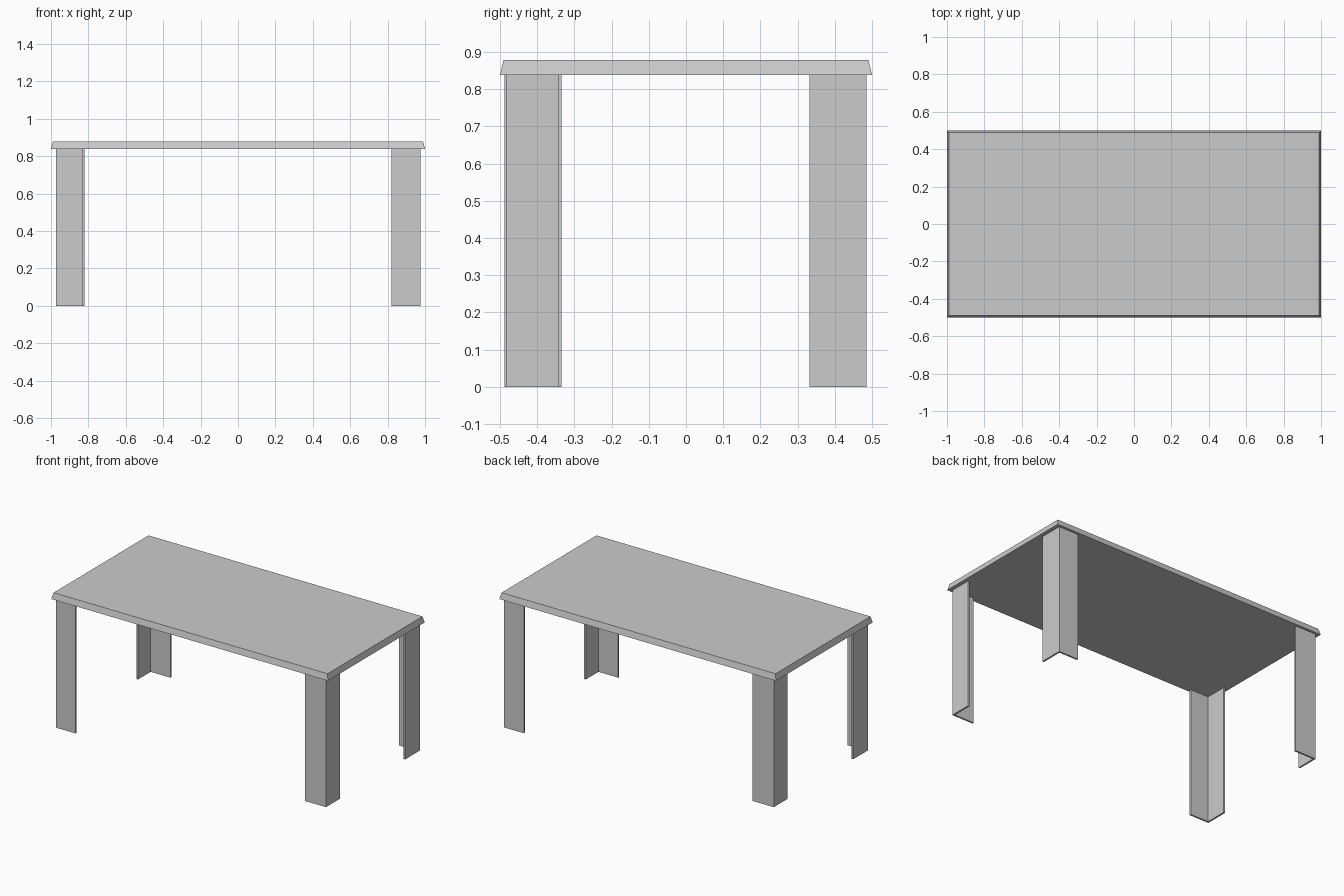
import bpy, bmesh
from math import pi, cos, sin

if "Cube" in bpy.data.objects:
    bpy.data.objects.remove(bpy.data.objects["Cube"])

LEG_HEIGHT, TOP_HEIGHT = 0.838, 0.878


def make_object(name, bm):
    bmesh.ops.recalc_face_normals(bm, faces=bm.faces)
    mesh = bpy.data.meshes.new(name)
    bm.to_mesh(mesh)
    bm.free()
    obj = bpy.data.objects.new(name, mesh)
    bpy.context.collection.objects.link(obj)
    return obj


def prism(name, profile, z0, z1):
    bm = bmesh.new()
    base = bm.faces.new([bm.verts.new((x, y, z0)) for x, y in profile])
    out = bmesh.ops.extrude_face_region(bm, geom=[base], use_keep_orig=True)
    for v in out["geom"]:
        if isinstance(v, bmesh.types.BMVert):
            v.co.z = z1
    return make_object(name, bm)


# Tabletop slab, sides sloping slightly inward toward the top
top = prism("tabletop", [(-1, -.5), (1, -.5), (1, .5), (-1, .5)],
            LEG_HEIGHT, TOP_HEIGHT)
for v in top.data.vertices:
    if v.co.z > LEG_HEIGHT + 0.01:
        v.co.x -= 0.01 if v.co.x > 0 else -0.01
        v.co.y -= 0.01 if v.co.y > 0 else -0.01

# Angle legs: two butted plates, so one arm is a plate thickness longer;
# the same profile is turned a quarter for each corner
T, SHORT, LONG = 0.011, 0.142, 0.153
angle = [(0, 0), (SHORT, 0), (SHORT, T), (T, T), (T, LONG), (0, LONG)]
corners = [("front_left_leg", -.974, -.488), ("front_right_leg", .975, -.484),
           ("back_right_leg", .975, .485), ("back_left_leg", -.974, .485)]
for i, (name, cx, cy) in enumerate(corners):
    c, s = cos(i * pi / 2), sin(i * pi / 2)
    profile = [(cx + x * c - y * s, cy + x * s + y * c) for x, y in angle]
    prism(name, profile, 0, LEG_HEIGHT)
